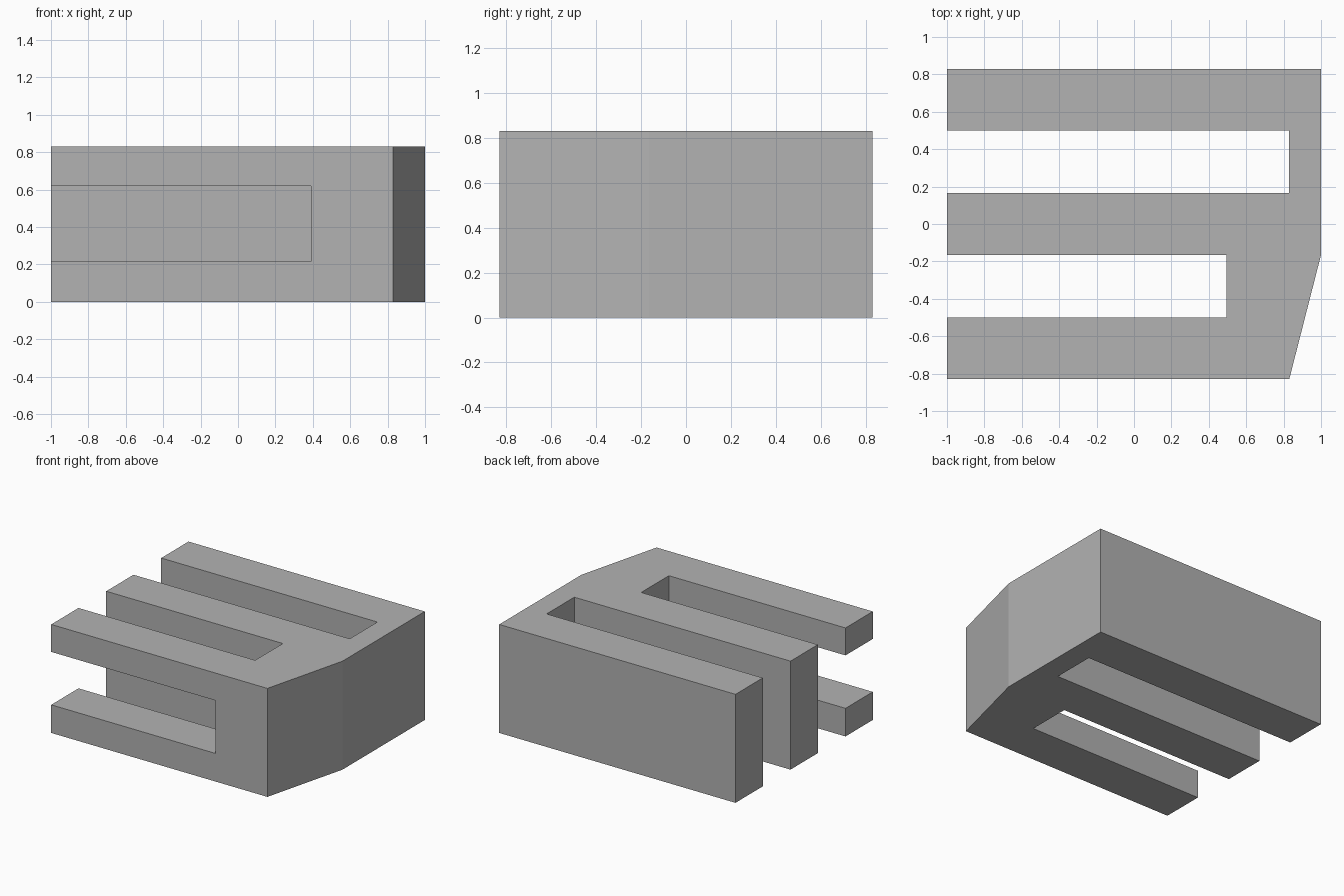
import bpy
import bmesh

default = bpy.data.objects.get("Cube")
if default:
    bpy.data.objects.remove(default, do_unlink=True)

HEIGHT = 0.83

grey = bpy.data.materials.new("plain grey")
grey.use_nodes = True
color = (0.448, 0.448, 0.448, 1)
grey.diffuse_color = color
grey.node_tree.nodes["Principled BSDF"].inputs["Base Color"].default_value = color


def prism(name, outline, z0, z1):
    """Extrude a flat outline from z0 up to z1."""
    bm = bmesh.new()
    base = bm.faces.new([bm.verts.new((x, y, z0)) for x, y in outline])
    top = bmesh.ops.extrude_face_region(bm, geom=[base])["geom"]
    verts = [g for g in top if isinstance(g, bmesh.types.BMVert)]
    bmesh.ops.translate(bm, verts=verts, vec=(0, 0, z1 - z0))
    bmesh.ops.recalc_face_normals(bm, faces=bm.faces)
    mesh = bpy.data.meshes.new(name)
    bm.to_mesh(mesh)
    bm.free()
    mesh.materials.append(grey)
    obj = bpy.data.objects.new(name, mesh)
    bpy.context.collection.objects.link(obj)
    return obj


# Three-armed body with a tapered front corner
body = prism("three_arm_block", [
    (-1, -0.83), (0.83, -0.83), (1, -0.165), (1, 0.83),
    (-1, 0.83), (-1, 0.5), (0.83, 0.5), (0.83, 0.165),
    (-1, 0.165), (-1, -0.165), (0.495, -0.165), (0.495, -0.5), (-1, -0.5),
], 0, HEIGHT)

# Horizontal notch that splits the front arm into two prongs
cutter = prism("front_arm_notch_cutter", [
    (-1.2, -1), (0.39, -1), (0.39, -0.33), (-1.2, -0.33),
], 0.215, 0.62)
cutter.hide_render = True
cutter.hide_viewport = True
cutter.display_type = 'WIRE'

notch = body.modifiers.new("front arm notch", 'BOOLEAN')
notch.operation = 'DIFFERENCE'
notch.solver = 'EXACT'
notch.object = cutter
